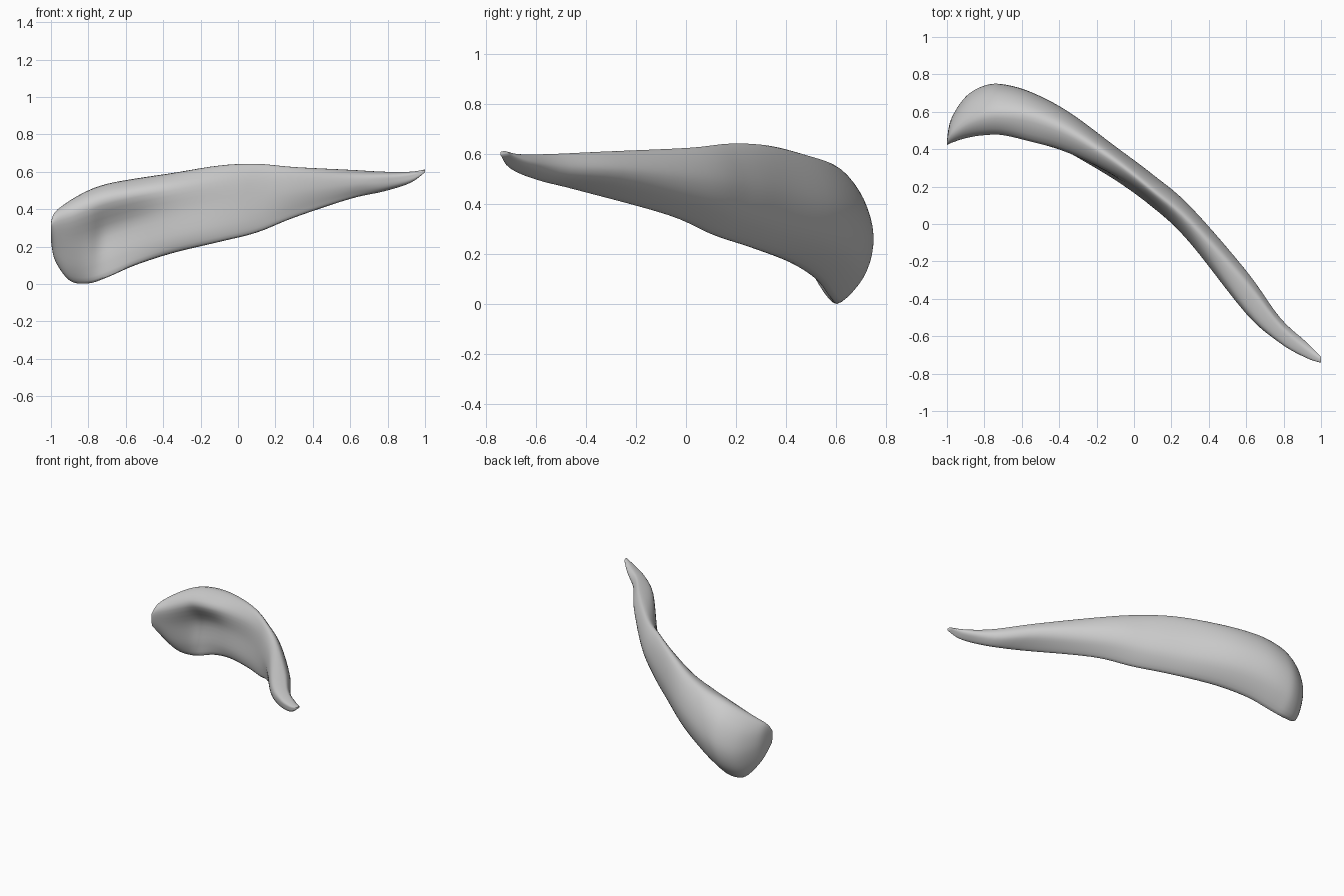
import bpy, bmesh, math

if "Cube" in bpy.data.objects:
    bpy.data.objects.remove(bpy.data.objects["Cube"])

# Stations: x, y of front lip / front middle / front low / bottom edge / back / top ridge, bottom z, top z
STATIONS = [
    (-1.0, .422, .422, .425, .43, .45, .435, .23, .33),
    (-.978, .435, .445, .48, .52, .56, .48, .125, .385),
    (-.90, .46, .49, .53, .59, .68, .54, .018, .445),
    (-.80, .475, .53, .56, .605, .74, .58, .003, .50),
    (-.70, .475, .56, .56, .58, .747, .59, .035, .535),
    (-.55, .44, .505, .50, .53, .705, .57, .10, .563),
    (-.35, .385, .395, .385, .43, .60, .49, .165, .593),
    (-.10, .265, .25, .235, .27, .415, .335, .225, .633),
    (.10, .13, .10, .09, .12, .265, .18, .275, .642),
    (.30, -.06, -.10, -.09, -.06, .095, .01, .355, .625),
    (.60, -.45, -.48, -.46, -.42, -.25, -.33, .455, .61),
    (.78, -.625, -.635, -.62, -.58, -.50, -.55, .495, .60),
    (.92, -.71, -.715, -.71, -.69, -.63, -.67, .54, .60),
    (1.0, -.74, -.742, -.742, -.74, -.71, -.725, .597, .612),
]


def catmull(a, b, c, d, t):
    return tuple(.5 * (2*q + (r - p)*t + (2*p - 5*q + 4*r - s)*t*t + (3*q - p - 3*r + s)*t**3)
                 for p, q, r, s in zip(a, b, c, d))


def smooth(pts, steps, closed):
    n = len(pts)
    pick = (lambda i: pts[i % n]) if closed else (lambda i: pts[min(max(i, 0), n - 1)])
    out = [catmull(pick(i-1), pick(i), pick(i+1), pick(i+2), k / steps)
           for i in range(n if closed else n - 1) for k in range(steps)]
    return out if closed else out + [pts[-1]]


def section(st):
    x, lip, mid, low, bot, back, top, zb, zt = st
    zb = max(zb, 0)
    h = zt - zb
    pts = [(bot, zb),
           (bot + (back - bot) * .75, zb + .2 * h),
           (back, zb + .5 * h),
           (back + (top - back) * .32, zb + .82 * h),
           (top, zt),
           (lip, zb + .84 * h),
           (mid, zb + .5 * h),
           (low, zb + .16 * h)]
    return [(x, y, min(max(z, zb), zt)) for y, z in smooth(pts, 5, True)]


# Curved tapering body, lofted through the sections
bm = bmesh.new()
rings = [[bm.verts.new(p) for p in section(s)] for s in smooth(STATIONS, 5, False)]
for a, b in zip(rings, rings[1:]):
    for i in range(len(a)):
        j = (i + 1) % len(a)
        bm.faces.new((a[i], a[j], b[j], b[i]))
for ring in (rings[0], rings[-1]):
    bm.faces.new(ring)
bmesh.ops.recalc_face_normals(bm, faces=bm.faces)
mesh = bpy.data.meshes.new("curved_body")
bm.to_mesh(mesh)
bm.free()
body = bpy.data.objects.new("curved_body", mesh)
bpy.context.collection.objects.link(body)
bpy.context.view_layer.objects.active = body
body.select_set(True)
bpy.ops.object.shade_smooth_by_angle(angle=math.radians(50))
